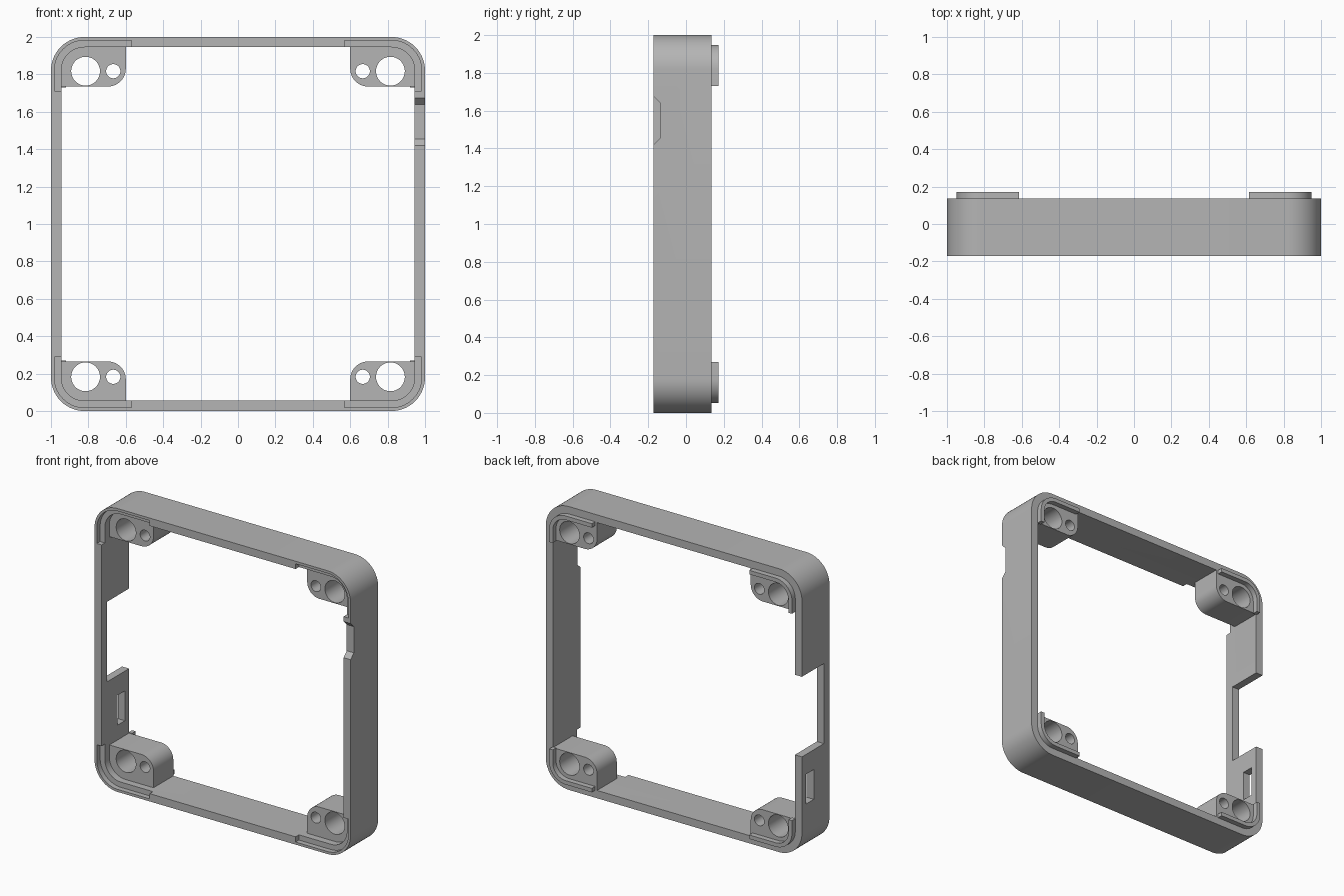
import bpy, bmesh, math
from mathutils import Vector

if "Cube" in bpy.data.objects:
    bpy.data.objects.remove(bpy.data.objects["Cube"], do_unlink=True)

FRONT, BACK, TOP = -0.172, 0.135, 0.172
WALL, RADIUS = 0.055, 0.18
BOSS_FRONT = -0.085
REBATE = 0.037

grey = bpy.data.materials.new("plain grey")
grey.use_nodes = True
grey.diffuse_color = (0.46, 0.46, 0.46, 1)
grey.node_tree.nodes["Principled BSDF"].inputs["Base Color"].default_value = grey.diffuse_color


def prism(name, points, sweep):
    """Extrude a closed outline of 3D points along a vector."""
    bm = bmesh.new()
    base = bm.faces.new([bm.verts.new(p) for p in points])
    top = bmesh.ops.extrude_face_region(bm, geom=[base])["geom"]
    moved = [g for g in top if isinstance(g, bmesh.types.BMVert)]
    bmesh.ops.translate(bm, verts=moved, vec=Vector(sweep))
    bmesh.ops.recalc_face_normals(bm, faces=bm.faces)
    mesh = bpy.data.meshes.new(name)
    bm.to_mesh(mesh)
    bm.free()
    obj = bpy.data.objects.new(name, mesh)
    obj.data.materials.append(grey)
    bpy.context.collection.objects.link(obj)
    return obj


def outline(u0, u1, v0, v1, radii, segments=14):
    """Rectangle with a separate radius on each corner, counter-clockwise."""
    corners = [(u0, v0, 1, 1), (u1, v0, -1, 1), (u1, v1, -1, -1), (u0, v1, 1, -1)]
    points = []
    for i, ((u, v, du, dv), r) in enumerate(zip(corners, radii)):
        if r == 0:
            points.append((u, v))
            continue
        for k in range(segments + 1):
            a = math.pi + (i + k / segments) * math.pi / 2
            points.append((u + du * r + r * math.cos(a), v + dv * r + r * math.sin(a)))
    return points


def slab(name, points, y0, y1, sx=1, sz=1):
    """Slab whose outline is measured inward from one outer corner of the frame."""
    spots = [(sx * (1 - u), y0, 1 + sz * (1 - v)) for u, v in points]
    return prism(name, spots, (0, y1 - y0, 0))


def box(name, x0, x1, y0, y1, z0, z1):
    spots = [(x0, y0, z0), (x1, y0, z0), (x1, y0, z1), (x0, y0, z1)]
    return prism(name, spots, (0, y1 - y0, 0))


def cut(target, cutter):
    cutter.hide_render = True
    mod = target.modifiers.new("cut", 'BOOLEAN')
    mod.operation, mod.solver, mod.object = 'DIFFERENCE', 'EXACT', cutter
    bpy.context.view_layer.objects.active = target
    bpy.ops.object.modifier_apply(modifier=mod.name)
    bpy.data.objects.remove(cutter, do_unlink=True)


# Square ring with rounded corners
inner = RADIUS - WALL
frame = slab("frame", outline(0, 2, 0, 2, [RADIUS] * 4), FRONT, BACK)
cut(frame, slab("opening", outline(WALL, 2 - WALL, WALL, 2 - WALL, [inner] * 4), -1, 1))
parts = [frame]

for sx, sz, place in [(1, 1, "top_left"), (-1, 1, "top_right"),
                      (1, -1, "bottom_left"), (-1, -1, "bottom_right")]:
    # Front rebate that receives a tab
    cut(frame, slab("rebate", outline(0.018, 0.43, 0.018, 0.29, [RADIUS - 0.018, 0, 0, 0]),
                    -1, FRONT + REBATE, sx, sz))

    # Screw boss with two through holes
    boss = slab("boss_" + place, outline(0.045, 0.4, 0.045, 0.265, [RADIUS - 0.045, 0, 0.095, 0]),
                BOSS_FRONT, BACK, sx, sz)
    for u, r in [(0.185, 0.077), (0.333, 0.038)]:
        cut(boss, slab("hole", outline(u - r, u + r, 0.183 - r, 0.183 + r, [r * 0.999] * 4, 9),
                       -1, 1, sx, sz))

    # Raised tab on the back, following the corner
    tab = slab("tab_" + place, outline(0.052, 0.385, 0.052, 0.27, [RADIUS - 0.052, 0, 0, 0]),
               BACK - 0.002, TOP, sx, sz)
    cut(tab, slab("tab_inside", outline(0.08, 0.6, 0.08, 0.6, [RADIUS - 0.08, 0, 0, 0]),
                  -1, 1, sx, sz))
    parts += [boss, tab]

# Chamfered notch on the front edge of the left wall
notch = [(-0.3, 1.42), (FRONT, 1.42), (FRONT + 0.035, 1.455),
         (FRONT + 0.035, 1.64), (FRONT, 1.675), (-0.3, 1.675)]
cut(frame, prism("notch", [(0.9, y, z) for y, z in notch], (0.2, 0, 0)))

# Deep gap from the back and a small window in the right wall
cut(frame, box("gap", -1.1, -0.9, FRONT + 0.062, 0.3, 0.72, 1.285))
cut(frame, box("window", -1.1, -0.9, 0.003, 0.088, 0.37, 0.58))

# Smooth curves, sharp corners
bpy.ops.object.select_all(action='DESELECT')
for part in parts:
    part.select_set(True)
bpy.context.view_layer.objects.active = frame
bpy.ops.object.shade_smooth_by_angle(angle=math.radians(30))
